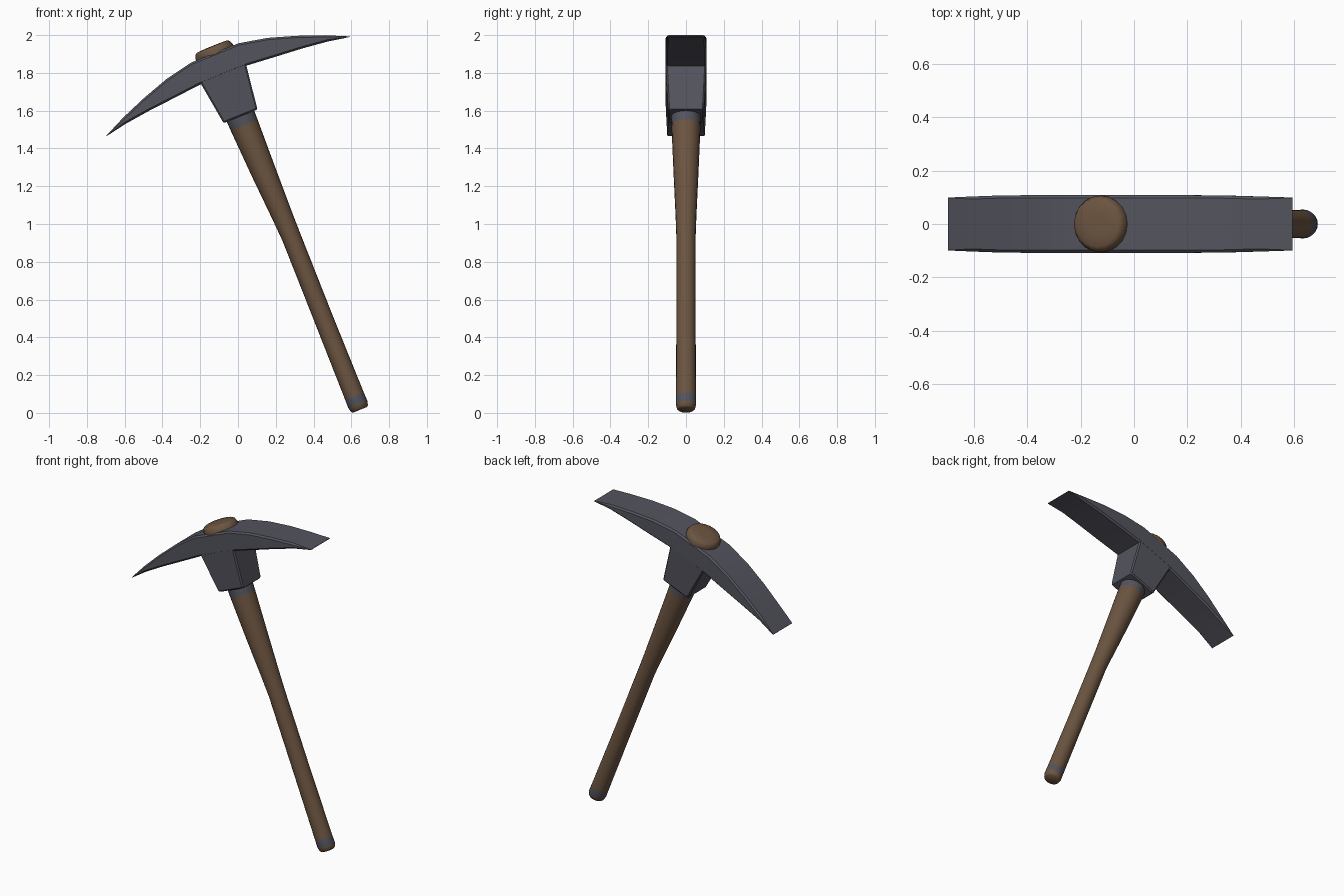
import bpy, bmesh, math
from mathutils import Matrix

if "Cube" in bpy.data.objects:
    bpy.data.objects.remove(bpy.data.objects["Cube"])

# The tool is built upright, then tilted about the foot of the handle
TILT = Matrix.Translation((0.645, 0, 0.019)) @ Matrix.Rotation(math.radians(-22.15), 4, 'Y')


def material(name, rgb):
    m = bpy.data.materials.new(name)
    m.diffuse_color = (*rgb, 1)
    m.use_nodes = True
    m.node_tree.nodes["Principled BSDF"].inputs["Base Color"].default_value = m.diffuse_color
    return m


steel = material("dark steel", (0.088, 0.088, 0.112))
wood = material("brown wood", (0.150, 0.090, 0.052))


def loft(name, rings, mats, smooth_angle):
    """Skin a list of closed rings of points and cap both ends."""
    bm = bmesh.new()
    loops = [[bm.verts.new(p) for p in r] for r in rings]
    for a, b in zip(loops, loops[1:]):
        for i in range(len(a)):
            j = (i + 1) % len(a)
            bm.faces.new((a[i], a[j], b[j], b[i]))
    bm.faces.new(loops[0])
    bm.faces.new(loops[-1])
    bmesh.ops.recalc_face_normals(bm, faces=bm.faces[:])
    me = bpy.data.meshes.new(name)
    bm.to_mesh(me)
    bm.free()
    for m in mats:
        me.materials.append(m)
    ob = bpy.data.objects.new(name, me)
    bpy.context.collection.objects.link(ob)
    me.transform(TILT.inverted() @ TILT)
    ob.matrix_world = TILT
    bpy.ops.object.select_all(action='DESELECT')
    ob.select_set(True)
    bpy.context.view_layer.objects.active = ob
    bpy.ops.object.shade_smooth_by_angle(angle=math.radians(smooth_angle))
    return ob


def circle(z, r, x=0, n=20):
    return [(x + r * math.cos(2 * math.pi * i / n), r * math.sin(2 * math.pi * i / n), z)
            for i in range(n)]


# Handle: height, radius, sideways offset
handle_rings = [(-0.003, 0.040, 0), (0.004, 0.048, 0), (0.028, 0.054, 0), (0.075, 0.053, 0),
                (0.50, 0.051, 0.003), (0.98, 0.051, 0.008), (1.10, 0.055, 0.006),
                (1.35, 0.066, 0.002), (1.625, 0.077, 0), (1.70, 0.079, 0)]
handle = loft("handle", [circle(*r) for r in handle_rings], [wood, steel], 50)
# steel-coloured bands at the foot and under the head
for f in handle.data.polygons:
    z = f.center.z
    if 0.03 < z < 0.07 or (z > 1.63 and z < 1.69):
        f.material_index = 1

# Handle end poking out above the head
loft("handle_top", [circle(2.00, 0.106), circle(2.046, 0.106), circle(2.066, 0.098),
                    circle(2.074, 0.085), circle(2.076, 0.04)], [wood], 60)

# Curved double blade: distance from centre, top, bottom, half width
half = [(0.135, 2.037, 1.911, 0.108), (0.29, 2.005, 1.897, 0.108), (0.44, 1.956, 1.884, 0.107),
        (0.58, 1.902, 1.867, 0.103), (0.696, 1.848, 1.845, 0.099)]


def blade_ring(x, top, bot, w):
    c = min(0.010, (top - bot) * 0.3)
    side = [(w - c, top), (w, top - c), (w, bot + c), (w - c, bot)]
    return [(x, y, z) for y, z in side] + [(x, -y, z) for y, z in reversed(side)]


stations = [(-x, *r) for x, *r in reversed(half)] + half
loft("blade", [blade_ring(*s) for s in stations], [steel], 25)


# Tapered socket block joining blade and handle
def block_ring(z, x, y, c=0.008):
    pts = [(x - c, y), (x, y - c)]
    quarter = pts + [(a, -b) for a, b in reversed(pts)]
    return [(a, b, z) for a, b in quarter] + [(-a, b, z) for a, b in reversed(quarter)]


loft("socket", [block_ring(1.675, 0.092, 0.088), block_ring(1.683, 0.098, 0.095),
                block_ring(1.93, 0.132, 0.108)], [steel], 25)
